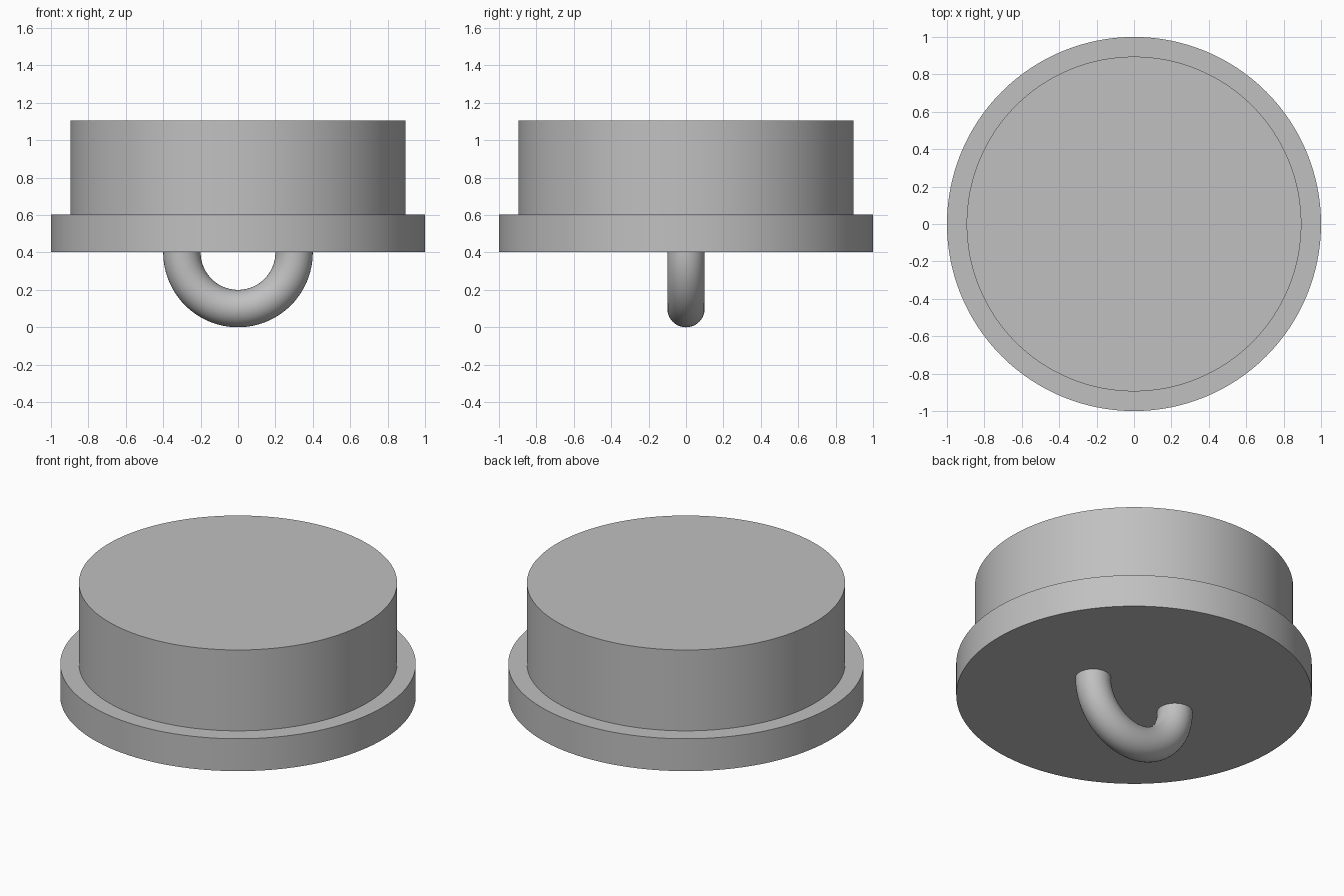
import bpy
import bmesh
import math
from mathutils import Matrix, Vector

cube = bpy.data.objects.get("Cube")
if cube:
    bpy.data.objects.remove(cube, do_unlink=True)

FLANGE_BOTTOM, FLANGE_TOP, BODY_TOP = 0.403, 0.604, 1.106

grey = bpy.data.materials.new("plain_grey")
grey.use_nodes = True
colour = (0.53, 0.53, 0.53, 1)
grey.diffuse_color = colour
grey.node_tree.nodes["Principled BSDF"].inputs["Base Color"].default_value = colour


def finish(name, bm):
    """Turn a bmesh into a smooth-shaded object with sharp rims."""
    bmesh.ops.recalc_face_normals(bm, faces=bm.faces)
    mesh = bpy.data.meshes.new(name)
    bm.to_mesh(mesh)
    bm.free()
    mesh.materials.append(grey)
    obj = bpy.data.objects.new(name, mesh)
    bpy.context.collection.objects.link(obj)
    bpy.ops.object.select_all(action='DESELECT')
    obj.select_set(True)
    bpy.context.view_layer.objects.active = obj
    bpy.ops.object.shade_smooth_by_angle(angle=math.radians(30))
    return obj


# Stepped round body: wide flange with a narrower drum on top
bm = bmesh.new()
profile = [(0, FLANGE_BOTTOM), (1, FLANGE_BOTTOM), (1, FLANGE_TOP),
           (0.895, FLANGE_TOP), (0.895, BODY_TOP), (0, BODY_TOP)]
verts = [bm.verts.new((r, 0, z)) for r, z in profile]
edges = [bm.edges.new(pair) for pair in zip(verts, verts[1:])]
bmesh.ops.spin(bm, geom=verts + edges, cent=(0, 0, 0), axis=(0, 0, 1),
               angle=math.tau, steps=128, use_duplicate=False)
bmesh.ops.remove_doubles(bm, verts=bm.verts, dist=0.0001)
finish("stepped_body", bm)

# Half-ring loop hanging under the flange
bm = bmesh.new()
centre = Vector((0, 0, 0.4))
ring = bmesh.ops.create_circle(bm, cap_ends=False, segments=40, radius=0.1,
                               matrix=Matrix.Translation(centre + Vector((0.3, 0, 0))))
bmesh.ops.spin(bm, geom=ring["verts"] + list(bm.edges), cent=centre,
               axis=(0, 1, 0), angle=math.pi, steps=48)
# Short straight ends run up into the flange
rims = [e for e in bm.edges if e.is_boundary]
ends = bmesh.ops.extrude_edge_only(bm, edges=rims)["geom"]
bmesh.ops.translate(bm, vec=(0, 0, 0.02),
                    verts=[g for g in ends if isinstance(g, bmesh.types.BMVert)])
bmesh.ops.holes_fill(bm, edges=[e for e in bm.edges if e.is_boundary], sides=0)
finish("hanging_loop", bm)
